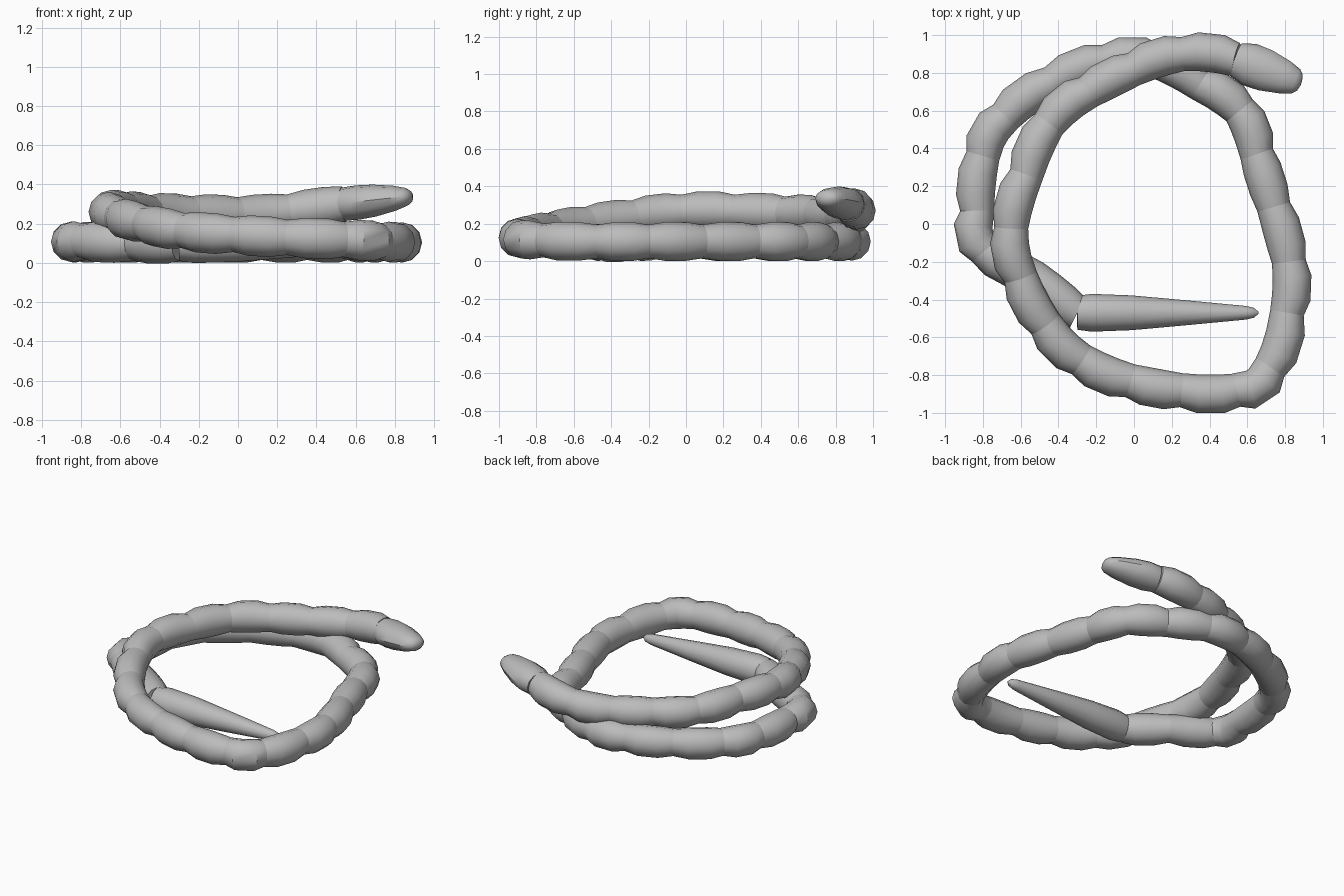
import bpy, bmesh, math
from mathutils import Vector

if "Cube" in bpy.data.objects:
    bpy.data.objects.remove(bpy.data.objects["Cube"])

SIDES = 12
grey = bpy.data.materials.new("plain_grey")
grey.diffuse_color = (0.5, 0.5, 0.5, 1)
grey.use_nodes = True
grey.node_tree.nodes["Principled BSDF"].inputs["Base Color"].default_value = grey.diffuse_color


def loft(name, rings):
    """Skin a closed tube through rings of (centre, direction, half width, half height)."""
    bm = bmesh.new()
    loops = []
    for centre, direction, w, h in rings:
        d = direction.normalized()
        side = d.cross(Vector((0, 0, 1))).normalized()
        up = side.cross(d)
        loops.append([bm.verts.new(centre + side * (w * math.cos(a)) + up * (h * math.sin(a)))
                      for a in (2 * math.pi * i / SIDES for i in range(SIDES))])
    for a, b in zip(loops, loops[1:]):
        for i in range(SIDES):
            j = (i + 1) % SIDES
            bm.faces.new((a[i], a[j], b[j], b[i]))
    bm.faces.new(loops[0][::-1])
    bm.faces.new(loops[-1])
    bmesh.ops.recalc_face_normals(bm, faces=bm.faces)
    mesh = bpy.data.meshes.new(name)
    bm.to_mesh(mesh)
    bm.free()
    mesh.materials.append(grey)
    ob = bpy.data.objects.new(name, mesh)
    bpy.context.collection.objects.link(ob)
    bpy.context.view_layer.objects.active = ob
    ob.select_set(True)
    bpy.ops.object.shade_smooth_by_angle(angle=math.radians(35))
    ob.select_set(False)


# Joints of the coiled body, from the tail to the neck
joints = [Vector(p) for p in (
    (-.30, -.47, .10), (-.53, -.28, .10), (-.79, -.14, .11), (-.83, .07, .105),
    (-.80, .36, .105), (-.68, .57, .105), (-.43, .75, .105), (-.15, .86, .105),
    (.12, .86, .105), (.35, .74, .105), (.56, .60, .105), (.65, .37, .105),
    (.74, .09, .105), (.82, -.20, .105), (.81, -.47, .105), (.72, -.76, .11),
    (.54, -.88, .12), (.25, -.88, .13), (-.02, -.83, .145), (-.28, -.72, .165),
    (-.47, -.53, .20), (-.60, -.28, .235), (-.65, -.02, .265), (-.57, .26, .265),
    (-.45, .53, .255), (-.24, .70, .25), (0, .82, .245), (.26, .90, .26),
    (.54, .87, .30))]
tail_tip = Vector((.66, -.47, .09))
head_tip = Vector((.885, .745, .34))

# Direction of the body at every joint
before = [joints[0] + Vector((.22, -.03, 0))] + joints[:-1]
after = joints[1:] + [joints[-1] + Vector((.25, -.10, .03))]
dirs = [(b - a) / 2 for a, b in zip(before, after)]

# Barrel-shaped body segments, each bent between two joints
for n in range(len(joints) - 1):
    p0, p1, m0, m1 = joints[n], joints[n + 1], dirs[n], dirs[n + 1]
    control = (p0 + p1) / 2 + (m0 - m1) * 0.55
    rings = [(p0, m0, .09, .09)]
    for t, r in ((.3, .103), (.7, .103)):
        c = p0 * (1 - t) ** 2 + control * (2 * t * (1 - t)) + p1 * t * t
        rings.append((c, (control - p0) * (1 - t) + (p1 - control) * t, r, r))
    rings.append((p1, m1, .09, .09))
    loft(f"body_segment_{n + 1:02d}", rings)


def end_piece(name, start, tip, profile):
    """Straight tapering piece; profile holds (fraction along, half width, half height)."""
    axis = tip - start
    loft(name, [(start + axis * t, axis, w, h) for t, w, h in profile])


# Long tapering tail
end_piece("tail", joints[0], tail_tip,
          [(0, .09, .09), (.08, .1, .1), (.3, .092, .092), (.6, .066, .066),
           (.93, .036, .036), (.975, .026, .026), (1, .004, .004)])

# Flattened blunt head
end_piece("head", joints[-1], head_tip,
          [(0, .092, .085), (.2, .115, .088), (.45, .112, .082), (.75, .09, .064),
           (.92, .068, .046), (.98, .045, .03), (1, .015, .01)])
